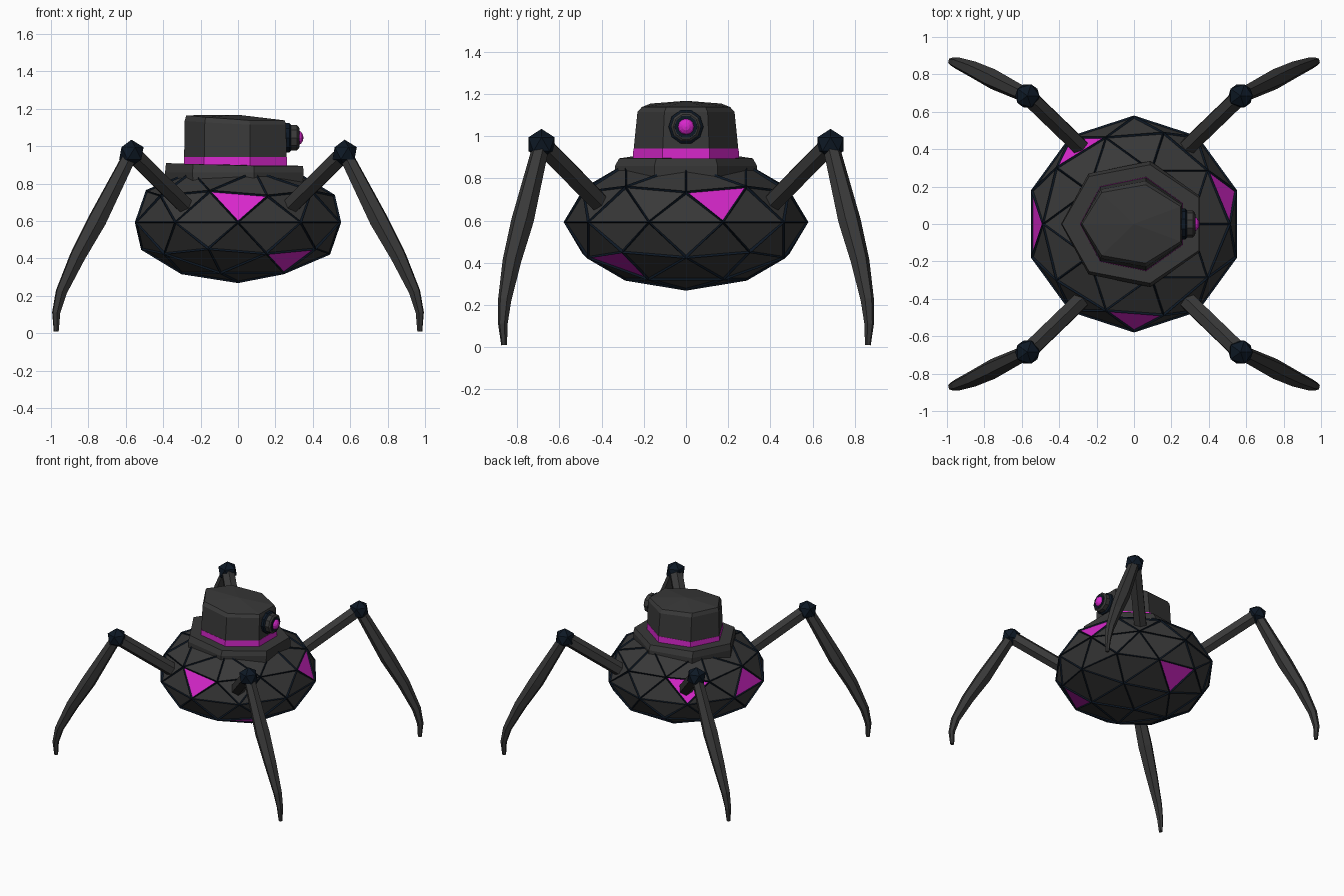
import bpy, bmesh, math
from mathutils import Vector, Matrix

if "Cube" in bpy.data.objects:
    bpy.data.objects.remove(bpy.data.objects["Cube"])


def material(name, rgb):
    m = bpy.data.materials.new(name)
    m.diffuse_color = (*rgb, 1)
    m.use_nodes = True
    m.node_tree.nodes["Principled BSDF"].inputs["Base Color"].default_value = m.diffuse_color
    return m


GREY = material("dark_grey", (0.04, 0.04, 0.04))
NAVY = material("navy", (0.004, 0.009, 0.018))
PINK = material("magenta", (0.68, 0.02, 0.6))


def finish(bm, name, *mats):
    bmesh.ops.recalc_face_normals(bm, faces=bm.faces)
    mesh = bpy.data.meshes.new(name)
    bm.to_mesh(mesh)
    bm.free()
    for m in mats:
        mesh.materials.append(m)
    ob = bpy.data.objects.new(name, mesh)
    bpy.context.collection.objects.link(ob)
    return ob


def loft(name, rings, mat, peak=None):
    """Skin a list of vertex rings, capped flat or with a fan to a peak."""
    bm = bmesh.new()
    vs = [[bm.verts.new(p) for p in r] for r in rings]
    n = len(vs[0])
    for a, b in zip(vs, vs[1:]):
        for i in range(n):
            j = (i + 1) % n
            bm.faces.new((a[i], a[j], b[j], b[i]))
    bm.faces.new(vs[0])
    if peak:
        top = bm.verts.new(peak)
        for i in range(n):
            bm.faces.new((vs[-1][i], vs[-1][(i + 1) % n], top))
    else:
        bm.faces.new(vs[-1])
    return finish(bm, name, mat)


def heptagon(rx, ry, z, tilt=0.0):
    out = []
    for i in range(7):
        a = math.pi + i * math.tau / 7
        out.append((rx * math.cos(a), ry * math.sin(a), z + tilt * max(0, -math.cos(a))))
    return out


def tube(name, path, mat, sides=6):
    """Sweep a polygon along (x, y, z, radius) points."""
    pts = [Vector(p[:3]) for p in path]
    rings = []
    for i, p in enumerate(pts):
        t = (pts[min(i + 1, len(pts) - 1)] - pts[max(i - 1, 0)]).normalized()
        u = t.cross(Vector((-pts[-1].y, pts[-1].x, 0))).normalized()
        v = t.cross(u)
        r = path[i][3]
        rings.append([p + r * (math.cos(k * math.tau / sides) * u + math.sin(k * math.tau / sides) * v)
                      for k in range(sides)])
    return loft(name, rings, mat)


# faceted body with a few glowing panels
CENTRE = Vector((0, 0, 0.593))


def body_mesh():
    bm = bmesh.new()
    bmesh.ops.create_icosphere(bm, subdivisions=2, radius=1)
    bmesh.ops.scale(bm, vec=(0.57, 0.57, 0.315), verts=bm.verts)
    bmesh.ops.translate(bm, vec=CENTRE, verts=bm.verts)
    return bm


bm = body_mesh()
for c in [(0, -0.51, 0.105), (0.485, 0.155, 0.1), (-0.528, 0, 0.056),
          (-0.3, 0.41, 0.1), (0.27, -0.315, -0.193), (-0.034, 0.414, -0.193)]:
    target = CENTRE + Vector(c)
    face = min(bm.faces, key=lambda f: (f.calc_center_median() - target).length)
    face.material_index = 1
finish(bm, "body_panels", GREY, PINK)

# dark struts along the panel edges
struts = finish(body_mesh(), "body_struts", NAVY)
wire = struts.modifiers.new("wire", 'WIREFRAME')
wire.thickness = 0.02
wire.use_even_offset = False

# collar, glowing band and head
loft("collar", [heptagon(0.385, 0.345, 0.80), heptagon(0.39, 0.345, 0.86),
                heptagon(0.385, 0.325, 0.895, 0.015)], GREY)
loft("glow_band", [heptagon(0.29, 0.258, 0.88), heptagon(0.29, 0.256, 0.943)], PINK)
loft("head", [heptagon(0.288, 0.254, 0.943), heptagon(0.285, 0.236, 1.115, 0.02),
              heptagon(0.277, 0.215, 1.138, 0.027)], GREY, peak=(0, 0, 1.168))


# eye: stacked rings along x with a round lens
def eye_ring(name, profile, mat, sides=10):
    loft(name, [[(x, r * math.cos(k * math.tau / sides), 1.045 + r * math.sin(k * math.tau / sides))
                 for k in range(sides)] for x, r in profile], mat)


eye_ring("eye_socket", [(0.22, 0.083), (0.275, 0.083), (0.285, 0.07)], NAVY)
eye_ring("eye_housing", [(0.27, 0.072), (0.315, 0.072), (0.325, 0.06)], GREY)
eye_ring("eye_rim", [(0.31, 0.056), (0.328, 0.054)], NAVY)
bm = bmesh.new()
bmesh.ops.create_uvsphere(bm, u_segments=12, v_segments=8, radius=0.045,
                          matrix=Matrix.Translation((0.305, 0, 1.045)) @ Matrix.Rotation(math.pi / 2, 4, 'Y'))
finish(bm, "eye_lens", PINK)

# four legs: strut, knee and curved claw
UPPER = [(0.28, 0.405, 0.68, 0.05), (0.57, 0.685, 0.965, 0.05)]
CLAW = [(0.575, 0.687, 0.955, 0.04), (0.755, 0.775, 0.6, 0.054), (0.858, 0.825, 0.41, 0.045),
        (0.945, 0.86, 0.22, 0.032), (0.972, 0.868, 0.11, 0.023), (0.972, 0.862, 0.01, 0.014)]
for sx, side in ((1, "right"), (-1, "left")):
    for sy, end in ((-1, "front"), (1, "back")):
        tag = f"{end}_{side}"
        flip = lambda path: [(sx * x, sy * y, z, r) for x, y, z, r in path]
        tube(f"{tag}_upper_leg", flip(UPPER), GREY)
        tube(f"{tag}_lower_leg", flip(CLAW), GREY)
        bm = bmesh.new()
        bmesh.ops.create_icosphere(bm, subdivisions=1, radius=0.073,
                                   matrix=Matrix.Translation((sx * 0.57, sy * 0.685, 0.962)))
        finish(bm, f"{tag}_knee", NAVY)
